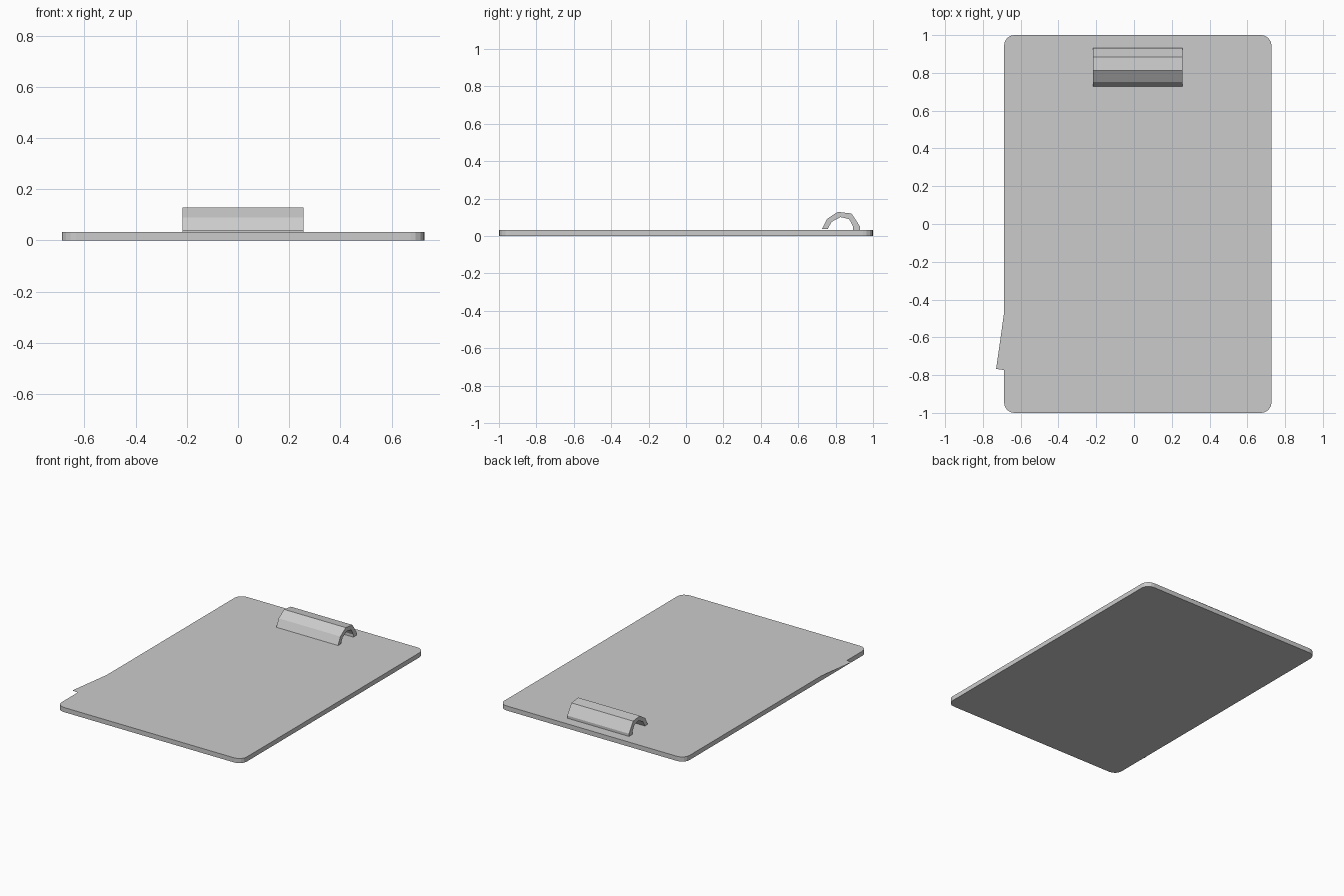
import bpy, bmesh, math
from mathutils import Vector, Matrix

if "Cube" in bpy.data.objects:
    bpy.data.objects.remove(bpy.data.objects["Cube"])

CX = 0.02         # board and clip centre in x
BOARD_TOP = 0.032


def make_object(name, bm):
    bmesh.ops.recalc_face_normals(bm, faces=bm.faces[:])
    mesh = bpy.data.meshes.new(name)
    bm.to_mesh(mesh)
    bm.free()
    obj = bpy.data.objects.new(name, mesh)
    bpy.context.collection.objects.link(obj)
    return obj


def prism(name, points, direction):
    """Extrude a closed outline along a direction."""
    bm = bmesh.new()
    face = bm.faces.new([bm.verts.new(p) for p in points])
    result = bmesh.ops.extrude_face_region(bm, geom=[face])
    moved = [v for v in result["geom"] if isinstance(v, bmesh.types.BMVert)]
    bmesh.ops.translate(bm, verts=moved, vec=Vector(direction))
    return make_object(name, bm)


# Board with rounded corners
half_x, half_y, radius, steps = 0.708, 1.0, 0.055, 4
outline = []
for quarter, (sx, sy) in enumerate([(1, 1), (-1, 1), (-1, -1), (1, -1)]):
    for i in range(steps + 1):
        a = math.radians(90 * (quarter + i / steps))
        outline.append((CX + sx * (half_x - radius) + radius * math.cos(a),
                        sy * (half_y - radius) + radius * math.sin(a), 0))
prism("board", outline, (0, 0, BOARD_TOP))

# Loose sheet of paper, turned slightly and overhanging the left edge
bm = bmesh.new()
w, h = 1.195, 1.66
corners = [(0, 0, 0), (w, 0, 0), (w, h, 0), (0, h, 0)]
bm.faces.new([bm.verts.new(c) for c in corners])
bm.transform(Matrix.Translation((-0.73, -0.767, BOARD_TOP + 0.002))
             @ Matrix.Rotation(math.radians(-8.1), 4, 'Z'))
make_object("paper", bm)

# Bent metal clip: faceted arch profile (y, z) extruded across the board
outer = [(0.727, 0.038), (0.753, 0.09), (0.812, 0.129),
         (0.885, 0.12), (0.931, 0.05), (0.931, 0.03)]
inner = [(0.894, 0.03), (0.894, 0.05), (0.872, 0.09),
         (0.826, 0.101), (0.778, 0.075), (0.758, 0.038)]
clip_half = 0.236
prism("clip", [(CX - clip_half, y, z) for y, z in outer + inner],
      (2 * clip_half, 0, 0))
